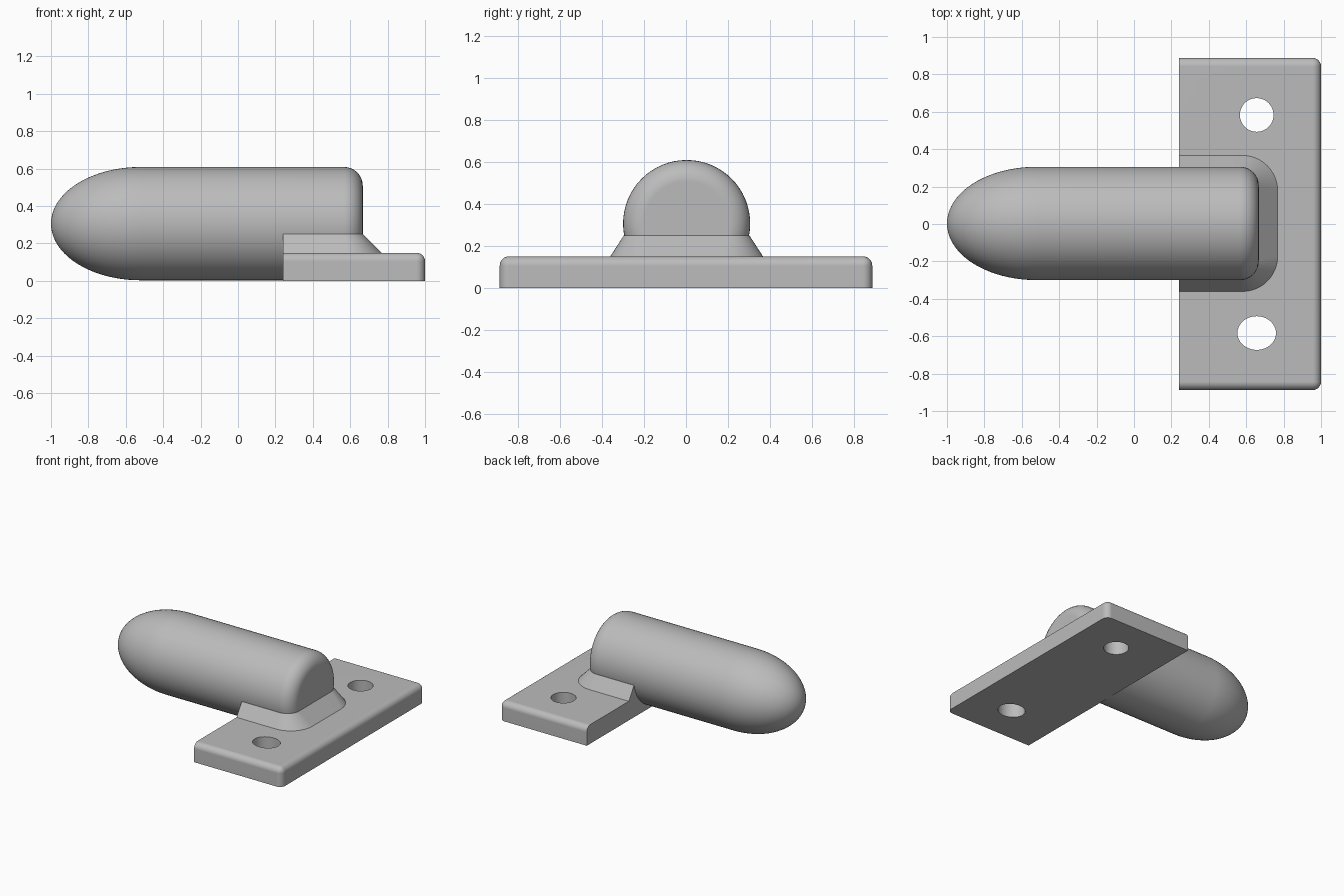
import bpy, bmesh, math
from mathutils import Matrix

cube = bpy.data.objects.get("Cube")
if cube:
    bpy.data.objects.remove(cube)

grey = bpy.data.materials.new("plain_grey")
grey.use_nodes = True
grey.diffuse_color = (0.5, 0.5, 0.5, 1)
grey.node_tree.nodes["Principled BSDF"].inputs["Base Color"].default_value = (0.5, 0.5, 0.5, 1)

MID_Y = 0.003
BACK_X = 0.24      # flush plane shared by plate and collar
PLATE_TOP = 0.15


def make_object(name, bm):
    bmesh.ops.recalc_face_normals(bm, faces=bm.faces)
    mesh = bpy.data.meshes.new(name)
    bm.to_mesh(mesh)
    bm.free()
    mesh.materials.append(grey)
    ob = bpy.data.objects.new(name, mesh)
    bpy.context.collection.objects.link(ob)
    return ob


def select_only(ob):
    bpy.ops.object.select_all(action='DESELECT')
    ob.select_set(True)
    bpy.context.view_layer.objects.active = ob


def smooth(ob):
    select_only(ob)
    bpy.ops.object.shade_smooth_by_angle(angle=math.radians(30))
    mod = ob.modifiers.new("flat_face_normals", 'WEIGHTED_NORMAL')
    mod.keep_sharp = True


def bridge(bm, a, b):
    for i in range(len(a)):
        j = (i + 1) % len(a)
        bm.faces.new((a[i], a[j], b[j], b[i]))


# Mounting plate, rounded on all top edges and corners but the flush side
bm = bmesh.new()
bmesh.ops.create_cube(bm, size=1)
bmesh.ops.transform(bm, verts=bm.verts, matrix=Matrix.Translation(
    ((1 + BACK_X) / 2, 0, PLATE_TOP / 2)) @ Matrix.Diagonal((1 - BACK_X, 1.776, PLATE_TOP, 1)))
rounded = [e for e in bm.edges
           if max(v.co.x for v in e.verts) > 0.9
           and max(v.co.z for v in e.verts) > 0.1
           and not (e.verts[0].co.x == e.verts[1].co.x
                    and max(v.co.x for v in e.verts) < 0.9)]
bmesh.ops.bevel(bm, geom=rounded, offset=0.045, segments=6, profile=0.5, affect='EDGES')
plate = make_object("mounting_plate", bm)

# Screw holes: one round, one slightly elongated
for side, half_length in ((1, 0.09), (-1, 0.103)):
    bm = bmesh.new()
    bmesh.ops.create_cone(bm, cap_ends=True, segments=48, radius1=1, radius2=1, depth=1,
                          matrix=Matrix.Translation((0.656, side * 0.583, 0.05))
                          @ Matrix.Diagonal((half_length, 0.09, 0.5, 1)))
    cutter = make_object("hole_cutter", bm)
    cutter.hide_render = True
    mod = plate.modifiers.new("hole", 'BOOLEAN')
    mod.operation = 'DIFFERENCE'
    mod.solver = 'EXACT'
    mod.object = cutter
    select_only(plate)
    bpy.ops.object.modifier_apply(modifier=mod.name)
    bpy.data.objects.remove(cutter)
smooth(plate)


# Sloped collar between plate and barrel
def collar_ring(bm, z, front_x, half_width, radius):
    half = [(BACK_X, half_width)]
    for i in range(13):
        t = math.pi / 2 * i / 12
        half.append((front_x - radius + radius * math.sin(t),
                     half_width - radius + radius * math.cos(t)))
    outline = half + [(x, -y) for x, y in reversed(half)]
    return [bm.verts.new((x, y + MID_Y, z)) for x, y in outline]


bm = bmesh.new()
low = collar_ring(bm, PLATE_TOP - 0.002, 0.77, 0.365, 0.19)
high = collar_ring(bm, 0.25, 0.667, 0.299, 0.1)
bridge(bm, low, high)
bm.faces.new(low)
bm.faces.new(high)
smooth(make_object("collar", bm))

# Barrel: long elliptical nose, straight body, rounded flat end
RADIUS, NOSE, END, FILLET = 0.303, 0.48, 0.667, 0.1
SIDES = 64
profile = []
for i in range(1, 21):
    t = math.pi / 2 * i / 20
    profile.append((-1 + NOSE * (1 - math.cos(t)), RADIUS * math.sin(t)))
for i in range(9):
    t = math.pi / 2 * i / 8
    profile.append((END - FILLET + FILLET * math.sin(t), RADIUS - FILLET + FILLET * math.cos(t)))
bm = bmesh.new()
rings = []
for x, r in profile:
    rings.append([bm.verts.new((x, MID_Y + r * math.cos(a), 0.306 + r * math.sin(a)))
                  for a in (math.tau * k / SIDES for k in range(SIDES))])
for a, b in zip(rings, rings[1:]):
    bridge(bm, a, b)
tip = bm.verts.new((-1, MID_Y, 0.306))
for k in range(SIDES):
    bm.faces.new((tip, rings[0][k], rings[0][(k + 1) % SIDES]))
bm.faces.new(rings[-1])
smooth(make_object("barrel", bm))
